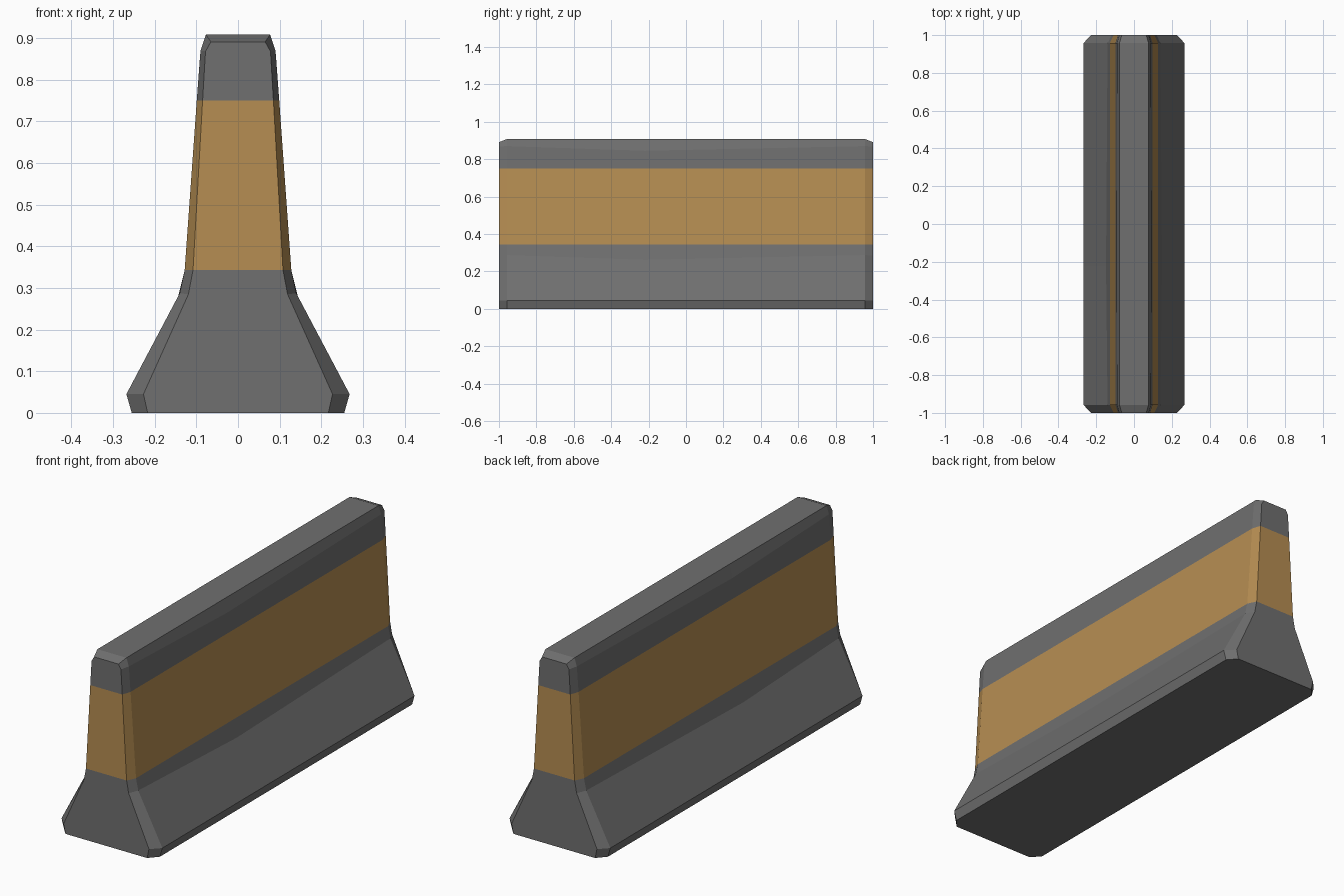
import bpy, bmesh

if "Cube" in bpy.data.objects:
    bpy.data.objects.remove(bpy.data.objects["Cube"])

def material(name, rgb):
    m = bpy.data.materials.new(name)
    m.diffuse_color = (*rgb, 1.0)
    m.use_nodes = True
    m.node_tree.nodes["Principled BSDF"].inputs["Base Color"].default_value = m.diffuse_color
    return m

# Half cross-sections (x, z), bottom to top: body, worn middle, chamfered end
body = [(.255, 0), (.268, .045), (.140, .287), (.128, .343), (.099, .75), (.090, .87), (.077, .908)]
worn = list(body)
worn[2] = (.148, .262)
worn[5] = (.092, .845)
end = [(.217, 0), (.227, .045), (.119, .285), (.108, .343), (.085, .75), (.078, .868), (.065, .891)]
stations = [(-1, end), (-.957, body), (-.22, worn), (.957, body), (1, end)]

bm = bmesh.new()
rings = []
for y, prof in stations:
    loop = prof + [(-x, z) for x, z in reversed(prof)]
    rings.append([bm.verts.new((x, y, z)) for x, z in loop])

# Long sides, top and underside
n = len(rings[0])
for a, b in zip(rings, rings[1:]):
    for i in range(n):
        j = (i + 1) % n
        bm.faces.new((a[i], b[i], b[j], a[j]))

# End caps, one strip per profile row
for r in (rings[0], rings[-1]):
    for i in range(n // 2 - 1):
        bm.faces.new((r[i], r[i + 1], r[n - 2 - i], r[n - 1 - i]))
bmesh.ops.recalc_face_normals(bm, faces=bm.faces)

# Painted band, chosen by height
for f in bm.faces:
    zs = [v.co.z for v in f.verts]
    f.material_index = int(min(zs) > .34 and max(zs) < .76)

mesh = bpy.data.meshes.new("road_barrier")
bm.to_mesh(mesh)
bm.free()
mesh.materials.append(material("concrete grey", (.16, .16, .16)))
mesh.materials.append(material("ochre band", (.47, .27, .085)))
bpy.context.collection.objects.link(bpy.data.objects.new("road_barrier", mesh))
